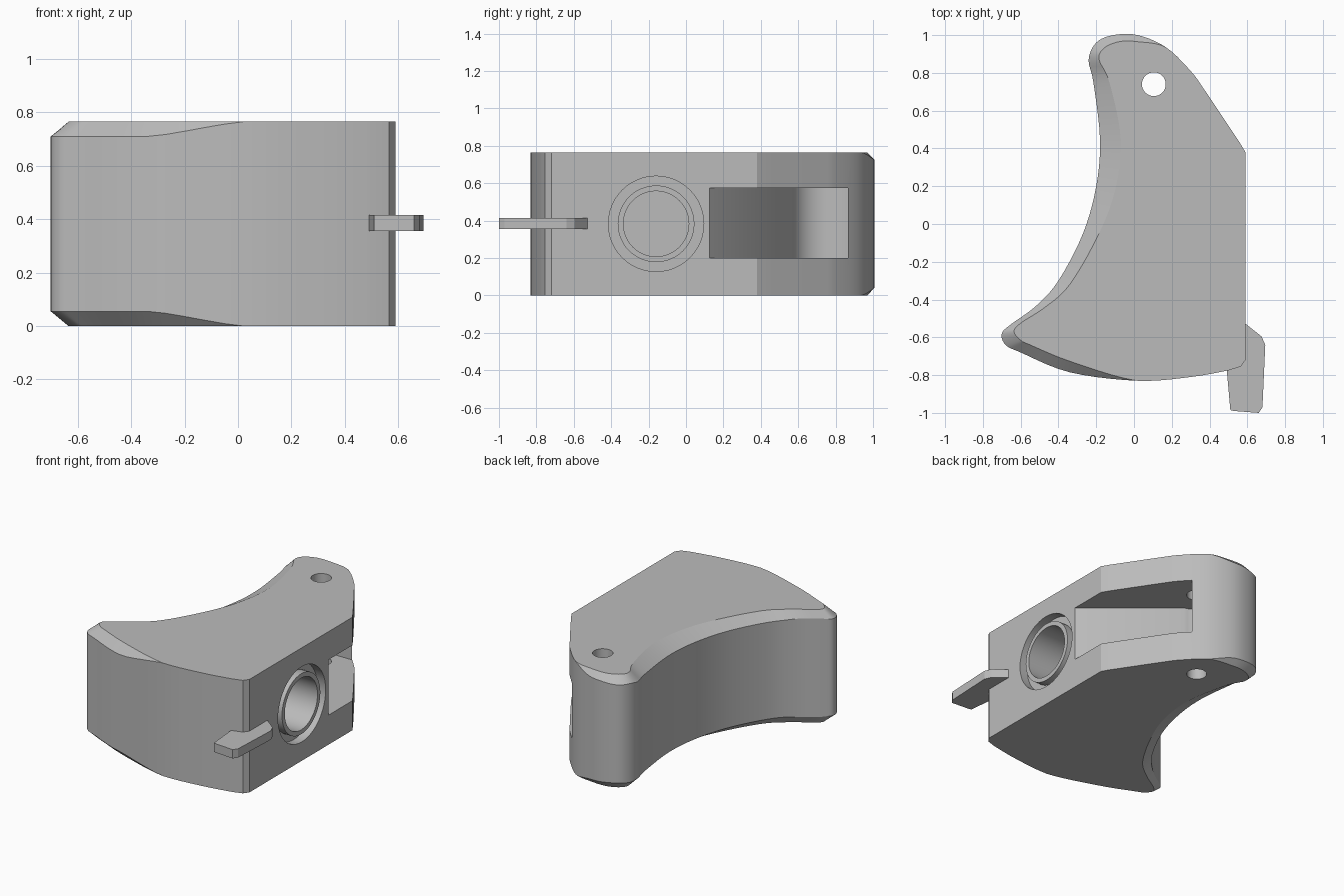
import bpy, bmesh
from math import cos, sin, pi, radians
from mathutils import Vector, Matrix

cube = bpy.data.objects.get("Cube")
if cube:
    bpy.data.objects.remove(cube, do_unlink=True)

HEIGHT = 0.765
BEVEL = 0.055
MID = 0.383

grey = bpy.data.materials.new("matte_grey")
grey.use_nodes = True
colour = (0.5, 0.5, 0.5, 1)
grey.diffuse_color = colour
grey.node_tree.nodes["Principled BSDF"].inputs["Base Color"].default_value = colour


def loft(name, rings, caps=True, closed=False):
    """Bridge equal-length closed loops of points into a solid."""
    bm = bmesh.new()
    loops = [[bm.verts.new(p) for p in ring] for ring in rings]
    pairs = list(zip(loops, loops[1:]))
    if closed:
        pairs.append((loops[-1], loops[0]))
    for low, high in pairs:
        n = len(low)
        for i in range(n):
            j = (i + 1) % n
            bm.faces.new((low[i], low[j], high[j], high[i]))
    if caps:
        bm.faces.new(loops[0][::-1])
        bm.faces.new(loops[-1])
    bmesh.ops.remove_doubles(bm, verts=bm.verts[:], dist=0.0005)
    bmesh.ops.recalc_face_normals(bm, faces=bm.faces[:])
    mesh = bpy.data.meshes.new(name)
    bm.to_mesh(mesh)
    bm.free()
    obj = bpy.data.objects.new(name, mesh)
    bpy.context.collection.objects.link(obj)
    mesh.materials.append(grey)
    return obj


def prism(name, outline, low, high):
    return loft(name, [[(x, y, z) for x, y in outline] for z in (low, high)])


def circle(radius, cx=0, cy=0, n=48):
    return [(cx + radius * cos(2 * pi * i / n), cy + radius * sin(2 * pi * i / n))
            for i in range(n)]


def side_ring(radius, x):
    """Circle on the flat side, centred on the round socket."""
    return [(x, a, b) for a, b in circle(radius, -0.16, MID)]


def cut(target, cutter):
    mod = target.modifiers.new("cut", "BOOLEAN")
    mod.operation = "DIFFERENCE"
    mod.solver = "EXACT"
    mod.object = cutter
    bpy.context.view_layer.objects.active = target
    bpy.ops.object.modifier_apply(modifier=mod.name)
    bpy.data.objects.remove(cutter, do_unlink=True)


def smooth(obj):
    bpy.ops.object.select_all(action="DESELECT")
    obj.select_set(True)
    bpy.context.view_layer.objects.active = obj
    bpy.ops.object.shade_smooth_by_angle(angle=radians(25))


# Body outline: wall point, then the matching point on the bevelled rim
controls = [Vector(c if len(c) > 2 else c + c) for c in [
    (.56, .43), (.38, .7), (.3, .81), (.17, .935),
    (.02, 1, .02, .965), (-.11, 1, -.08, .965), (-.2, .96, -.16, .93),
    (-.24, .87, -.185, .87), (-.215, .75, -.13, .75), (-.18, .45, -.07, .45),
    (-.2, .2, -.1, .18), (-.27, -.05, -.19, -.06), (-.4, -.3, -.34, -.32),
    (-.52, -.435, -.47, -.44), (-.65, -.53, -.6, -.525),
    (-.7, -.58, -.635, -.57), (-.68, -.64, -.6, -.615),
    (-.6, -.68, -.55, -.64), (-.34, -.785, -.33, -.73),
    (.02, -.83), (.3, -.81), (.5, -.775)]]


def spline(points, steps=5):
    result = []
    last = len(points) - 1
    for i in range(last):
        a, b, c, d = (points[min(max(k, 0), last)] for k in range(i - 1, i + 3))
        flat = b[:2] == b[2:] and c[:2] == c[2:]
        for s in range(steps):
            t = s / steps
            p = b + (c - a) * t / 2 + (a - b * 2.5 + c * 2 - d / 2) * t**2 \
                + (b * 1.5 - c * 1.5 + d / 2 - a / 2) * t**3
            if flat:
                p[2], p[3] = p[0], p[1]
            result.append(p)
    return result + [points[-1]]


path = spline(controls) + [Vector(c + c) for c in [(.565, -.755), (.59, -.72), (.59, .38)]]
rings = [[], [], [], []]
for x, y, rim_x, rim_y in path:
    drop = min(BEVEL, Vector((x - rim_x, y - rim_y)).length)
    rings[0].append((rim_x, rim_y, 0))
    rings[1].append((x, y, drop))
    rings[2].append((x, y, HEIGHT - drop))
    rings[3].append((rim_x, rim_y, HEIGHT))
body = loft("body", rings)

# Pivot pocket: slanted floor running into a round seat
pivot = (.105, .74)
seat = [(pivot[0] + .18 * cos(radians(a)), pivot[1] + .18 * sin(radians(a)))
        for a in range(257, 160, -8)]
pocket = [(.8, .125), (.59, .125)] + seat + [(-.07, .865), (.8, .865)]
cut(body, prism("pocket_cutter", pocket, .2, .575))

# Pin hole through the tip
cut(body, prism("pin_cutter", circle(.063, *pivot, n=32), -.1, HEIGHT + .1))

# Round socket in the flat side
cut(body, loft("socket_cutter", [side_ring(.255, .53), side_ring(.255, .7)]))
cut(body, loft("bore_cutter", [side_ring(.175, .3), side_ring(.175, .7)]))
smooth(body)

# Collar standing in the socket
collar = loft("socket_collar", [side_ring(.175, .5), side_ring(.205, .5),
                                side_ring(.205, .585), side_ring(.175, .585)],
              caps=False, closed=True)
smooth(collar)

# Flat catch at the front corner
catch = [(.49, -.76), (.51, -.985), (.53, -.99), (.66, -1), (.68, -.97),
         (.695, -.64), (.675, -.595), (.58, -.52), (.5, -.6)]
prism("catch_lever", catch, .355, .415)
